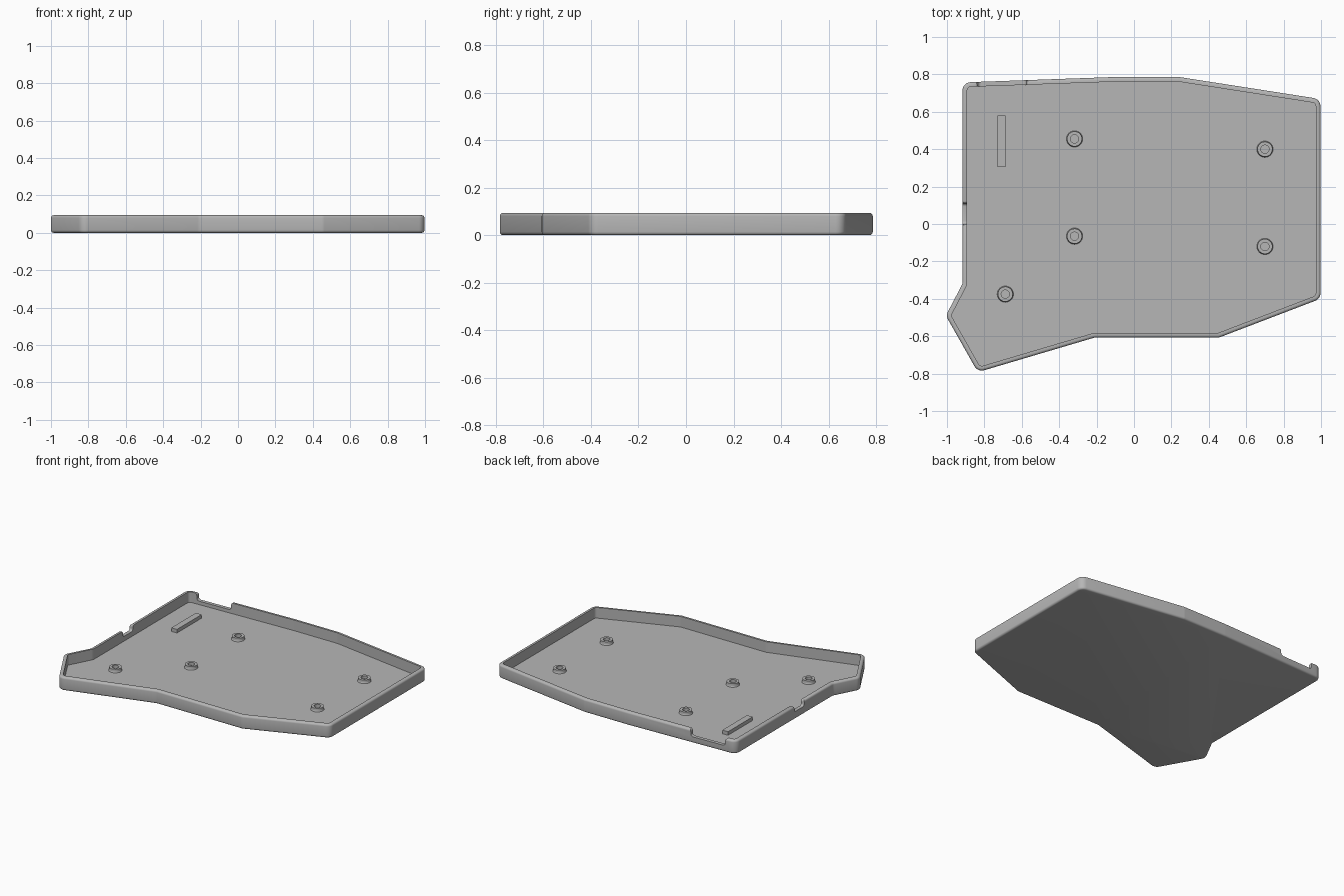
import bpy, bmesh
from math import pi, cos, sin
from mathutils import Vector

cube = bpy.data.objects.get("Cube")
if cube:
    bpy.data.objects.remove(cube, do_unlink=True)

RIM, FLOOR, WALL = 0.094, 0.02, 0.025

grey = bpy.data.materials.new("plain_grey")
grey.use_nodes = True
colour = (0.47, 0.47, 0.47, 1)
grey.diffuse_color = colour
grey.node_tree.nodes["Principled BSDF"].inputs["Base Color"].default_value = colour


def make_object(name, bm, smooth=True):
    bmesh.ops.recalc_face_normals(bm, faces=bm.faces)
    mesh = bpy.data.meshes.new(name)
    bm.to_mesh(mesh)
    bm.free()
    obj = bpy.data.objects.new(name, mesh)
    bpy.context.collection.objects.link(obj)
    mesh.materials.append(grey)
    if smooth:
        shade(obj)
    return obj


def shade(obj):
    bpy.ops.object.select_all(action='DESELECT')
    obj.select_set(True)
    bpy.context.view_layer.objects.active = obj
    bpy.ops.object.shade_smooth_by_angle(angle=pi / 5)


def rounded(corners, radius, inset=0.0, steps=6):
    """Counter-clockwise polygon, moved inward by inset, with filleted corners."""
    pts = [Vector(c) for c in corners]
    out = []
    for i, p in enumerate(pts):
        a = (p - pts[i - 1]).normalized()
        b = (pts[(i + 1) % len(pts)] - p).normalized()
        na, nb = Vector((-a.y, a.x)), Vector((-b.y, b.x))
        mitre = (na + nb) / (1 + na.dot(nb))
        side = 1 if a.cross(b) > 0 else -1
        r = max(radius - side * inset, 0.006)
        centre = p + mitre * (inset + side * r)
        turn = na.angle_signed(nb, 0)
        for k in range(steps + 1):
            t = -turn * k / steps
            n = Vector((na.x * cos(t) - na.y * sin(t), na.x * sin(t) + na.y * cos(t)))
            out.append(centre - n * side * r)
    return out


def loft(bm, rings, capped=True):
    loops = [[bm.verts.new(co) for co in ring] for ring in rings]
    n = len(loops[0])
    for lo, hi in zip(loops, loops[1:]):
        for i in range(n):
            j = (i + 1) % n
            bm.faces.new((lo[i], lo[j], hi[j], hi[i]))
    if capped:
        bm.faces.new(loops[0][::-1])
        bm.faces.new(loops[-1])


# Tray: outline swept through a wall section, from underside to inner floor
outline = [(-0.917, 0.757), (-0.917, -0.32), (-1.006, -0.49), (-0.835, -0.792),
           (-0.21, -0.607), (0.455, -0.607), (0.997, -0.4), (0.997, 0.668),
           (0.24, 0.786), (-0.1, 0.786)]
bevel = 0.014
arc = [k * pi / 8 for k in range(5)]
section = [(bevel * (1 - sin(t)), bevel * (1 - cos(t))) for t in arc]
section += [(bevel * (1 - cos(t)), RIM - bevel * (1 - sin(t))) for t in arc]
section += [(WALL, RIM), (WALL, FLOOR)]
bm = bmesh.new()
loft(bm, [[(p.x, p.y, z) for p in rounded(outline, 0.045, d)] for d, z in section])
tray = make_object("tray", bm, smooth=False)


# Cable notches in the rim, with rounded shoulders and bottoms
def cut_notch(centre, along, half, bottom, radius):
    top, far = RIM + 0.001, half + 0.04
    shape = [(-far, 0.15), (-far, top), (-half, top), (-half, bottom),
             (half, bottom), (half, top), (far, top), (far, 0.15)]
    across = Vector((-along.y, along.x, 0))
    profile = rounded(shape, radius)
    bm = bmesh.new()
    loft(bm, [[centre + along * p.x + across * s + Vector((0, 0, p.y)) for p in profile]
              for s in (-0.06, 0.06)])
    cutter = make_object("notch_cutter", bm, smooth=False)
    cutter.hide_render = True
    mod = tray.modifiers.new("notch", 'BOOLEAN')
    mod.operation, mod.solver, mod.object = 'DIFFERENCE', 'EXACT', cutter
    bpy.context.view_layer.objects.active = tray
    bpy.ops.object.modifier_apply(modifier=mod.name)
    bpy.data.objects.remove(cutter, do_unlink=True)


cut_notch(Vector((-0.705, 0.755, 0)), Vector((1, 0.036, 0)).normalized(), 0.13, 0.044, 0.018)
cut_notch(Vector((-0.905, 0.055, 0)), Vector((0, 1, 0)), 0.055, 0.054, 0.016)
shade(tray)


# Screw bosses: short hollow posts with a flared foot
def boss(name, x, y):
    section = [(0.044, -0.002), (0.043, 0.002), (0.041, 0.005), (0.04, 0.009),
               (0.04, 0.024), (0.022, 0.024), (0.022, 0.004)]
    bm = bmesh.new()
    turns = [2 * pi * k / 32 for k in range(32)]
    loft(bm, [[(x + r * cos(t), y + r * sin(t), FLOOR + z) for t in turns]
              for r, z in section])
    make_object(name, bm)


places = {"back_right": (-0.318, 0.455), "front_right": (-0.318, -0.065),
          "back_left": (0.7, 0.4), "front_left": (0.7, -0.12),
          "corner": (-0.688, -0.375)}
for place, (x, y) in places.items():
    boss(place + "_screw_boss", x, y)

# Raised rib that supports the board
bm = bmesh.new()
bmesh.ops.create_cube(bm, size=1)
bmesh.ops.scale(bm, vec=(0.044, 0.274, 0.026), verts=bm.verts)
bmesh.ops.translate(bm, vec=(-0.709, 0.442, FLOOR + 0.012), verts=bm.verts)
make_object("support_rib", bm, smooth=False)
